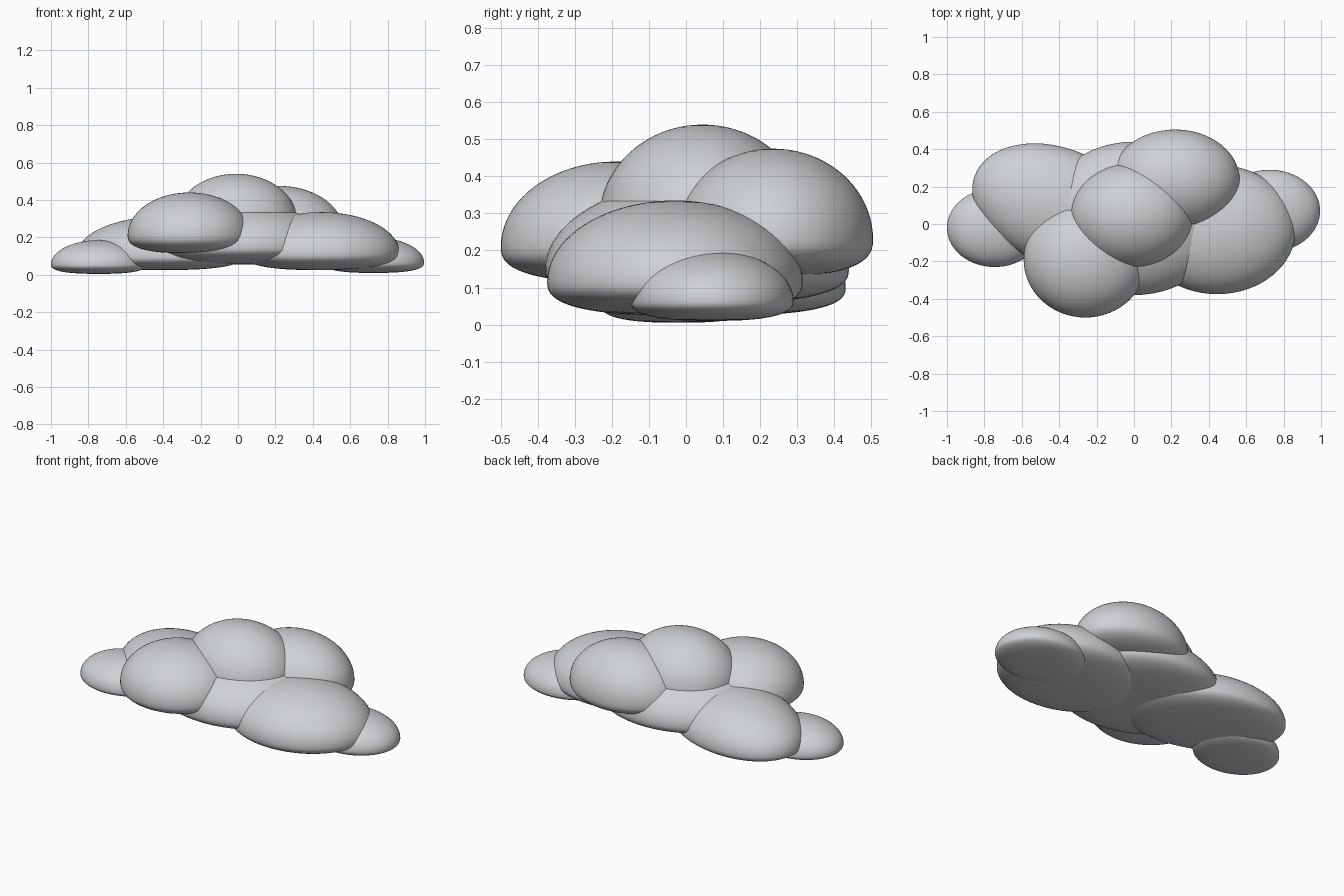
import bpy, bmesh, math
from mathutils import Matrix

cube = bpy.data.objects.get("Cube")
if cube:
    bpy.data.objects.remove(cube, do_unlink=True)

# One soft grey for the whole cloud
grey = bpy.data.materials.new("cloud_grey")
grey.use_nodes = True
colour = (0.62, 0.64, 0.66, 1)
grey.diffuse_color = colour
grey.node_tree.nodes["Principled BSDF"].inputs["Base Color"].default_value = colour


def puff(name, centre, radii, bottom, waist, top, turn=0):
    """Ellipsoid dome above the waist, shallow flattened underside below it."""
    bm = bmesh.new()
    bmesh.ops.create_uvsphere(bm, u_segments=64, v_segments=40, radius=1)
    for v in bm.verts:
        r = min(1, math.hypot(v.co.x, v.co.y))
        if v.co.z >= 0:
            z = waist + v.co.z * (top - waist)
        else:
            z = waist - (waist - bottom) * (1 - r ** 2.6) ** (1 / 2.6)
        v.co = (v.co.x * radii[0], v.co.y * radii[1], z)
    place = Matrix.Translation((*centre, 0)) @ Matrix.Rotation(math.radians(turn), 4, "Z")
    bm.transform(place)
    for f in bm.faces:
        f.smooth = True
    mesh = bpy.data.meshes.new(name)
    bm.to_mesh(mesh)
    bm.free()
    mesh.materials.append(grey)
    obj = bpy.data.objects.new(name, mesh)
    bpy.context.collection.objects.link(obj)
    return obj


# Wide core and crown
puff("core_puff", (0, 0.03), (0.49, 0.41), 0.055, 0.15, 0.385)
puff("crown_puff", (-0.01, 0.045), (0.33, 0.28), 0.2, 0.28, 0.54)

# Raised front and back puffs
puff("front_puff", (-0.26, -0.19), (0.33, 0.31), 0.115, 0.21, 0.44)
puff("back_puff", (0.22, 0.235), (0.345, 0.27), 0.13, 0.23, 0.475)

# Low side puffs
puff("right_side_puff", (-0.42, 0.1), (0.46, 0.31), 0.025, 0.1, 0.31, -20)
puff("left_side_puff", (0.445, -0.03), (0.42, 0.345), 0.025, 0.115, 0.335)

# Small end puffs
puff("right_end_puff", (-0.745, -0.02), (0.255, 0.21), 0.005, 0.055, 0.185)
puff("left_end_puff", (0.725, 0.07), (0.27, 0.22), 0.01, 0.065, 0.2)
